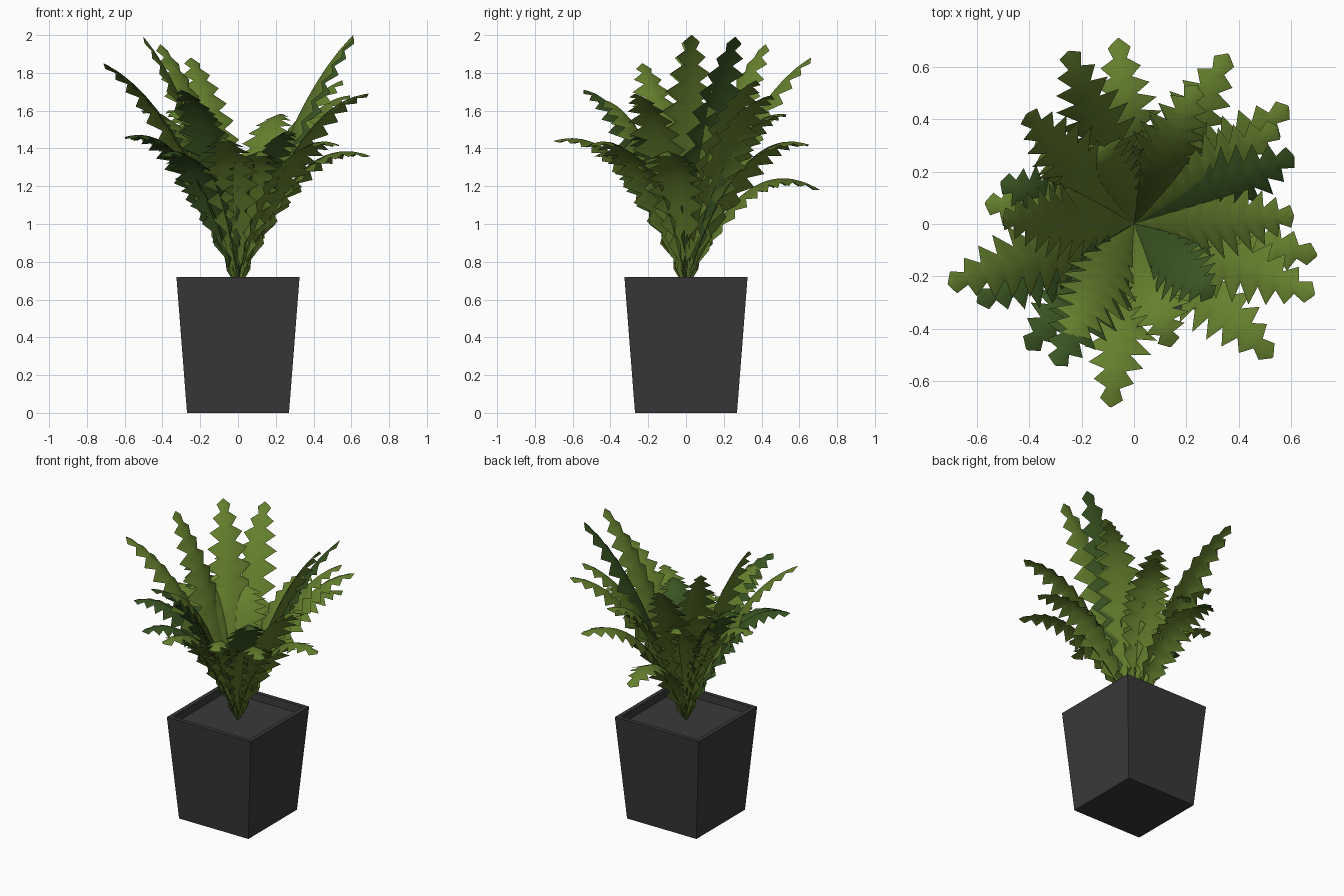
import bpy, math
from mathutils import Vector

if "Cube" in bpy.data.objects:
    bpy.data.objects.remove(bpy.data.objects["Cube"])


def material(name, rgb):
    m = bpy.data.materials.new(name)
    m.diffuse_color = (*rgb, 1)
    m.use_nodes = True
    m.node_tree.nodes["Principled BSDF"].inputs["Base Color"].default_value = m.diffuse_color
    return m


POT = material("charcoal", (0.040, 0.040, 0.040))
SOIL = material("dark soil", (0.041, 0.041, 0.041))
OLIVE = material("olive green", (0.130, 0.215, 0.027))
DARK = material("deep green", (0.041, 0.090, 0.016))


def mesh_object(name, verts, faces, mat, smooth=False):
    me = bpy.data.meshes.new(name)
    me.from_pydata([tuple(v) for v in verts], [], faces)
    me.materials.append(mat)
    for p in me.polygons:
        p.use_smooth = smooth
    ob = bpy.data.objects.new(name, me)
    bpy.context.collection.objects.link(ob)
    return ob


# Pot: stacked square rings from the base, up the outside, over the rim, down inside
def ring(h, z):
    return [(-h, -h, z), (h, -h, z), (h, h, z), (-h, h, z)]


rings = [(0.27, 0), (0.326, 0.72), (0.298, 0.72), (0.292, 0.66)]
verts = [v for h, z in rings for v in ring(h, z)]
faces = [(3, 2, 1, 0)]
for r in range(len(rings) - 1):
    for k in range(4):
        a, b = r * 4 + k, r * 4 + (k + 1) % 4
        faces.append((a, b, b + 4, a + 4))
mesh_object("pot", verts, faces, POT)

# Soil surface inside the rim
mesh_object("soil", ring(0.295, 0.67), [(0, 1, 2, 3)], SOIL)


# Frond: saw-toothed blade swept along an arching curve, folded down at the edges
def frond(name, tip, mat, teeth=11):
    tip = Vector(tip)
    base = Vector((0, 0, 0.67))
    out = Vector((tip.x, tip.y, 0))
    reach = out.length
    out.normalize()
    side = Vector((-out.y, out.x, 0))
    ctrl_z = min(1.65, 1.43 + (tip.z - 1.18) * 0.5)
    ctrl = out * reach * 0.42 + Vector((0, 0, ctrl_z))
    verts, faces = [], []
    rows = teeth * 2
    for i in range(rows + 1):
        t = i / rows
        # points sit slightly toward the tip
        tt = t + (0.25 / rows if i % 2 else 0)
        pos = base * (1 - tt) ** 2 + ctrl * 2 * tt * (1 - tt) + tip * tt * tt
        tan = ((ctrl - base) * (1 - tt) + (tip - ctrl) * tt).normalized()
        normal = tan.cross(side).normalized()
        if normal.z < 0:
            normal = -normal
        w = 0.018 + 0.134 * min(1, tt / 0.38) ** 0.9
        if tt > 0.5:
            w -= 0.122 * ((tt - 0.5) / 0.5) ** 1.7
        if i % 2 == 0:
            w *= 0.54 - 0.16 * t
        if i == rows:
            w = 0.004
        drop = normal * (-0.38 * w)
        verts += [pos + side * w + drop, pos, pos - side * w + drop]
    for i in range(rows):
        a = i * 3
        faces += [(a, a + 1, a + 4, a + 3), (a + 1, a + 2, a + 5, a + 4)]
    mesh_object(name, verts, faces, mat, smooth=True)


# Frond tips, each given as x, y, z
olive_tips = [
    (0.61, 0.03, 2.0), (-0.50, 0.02, 1.99), (-0.41, 0.42, 1.95),
    (-0.25, 0.66, 1.88), (-0.71, -0.23, 1.85), (0.55, 0.37, 1.76),
    (0.59, 0.45, 1.68), (0.69, -0.27, 1.69), (0.24, 0.53, 1.58),
    (-0.57, 0.08, 1.45), (-0.09, -0.70, 1.44), (0.36, 0.65, 1.42),
    (0.53, -0.51, 1.42), (0.70, -0.12, 1.36), (0.14, -0.47, 1.36),
    (-0.06, 0.71, 1.18), (-0.37, 0.33, 1.60), (-0.26, -0.46, 1.66),
    (-0.43, 0.10, 1.55), (-0.17, 0.36, 1.45),
]
dark_tips = [
    (0.61, 0.26, 1.99), (-0.30, -0.54, 1.71), (-0.60, -0.30, 1.46),
    (-0.41, -0.48, 1.36), (0.30, -0.28, 1.48), (-0.51, 0.16, 1.60),
]
for n, p in enumerate(olive_tips, 1):
    frond(f"olive_frond_{n}", p, OLIVE)
for n, p in enumerate(dark_tips, 1):
    frond(f"deep_green_frond_{n}", p, DARK)
